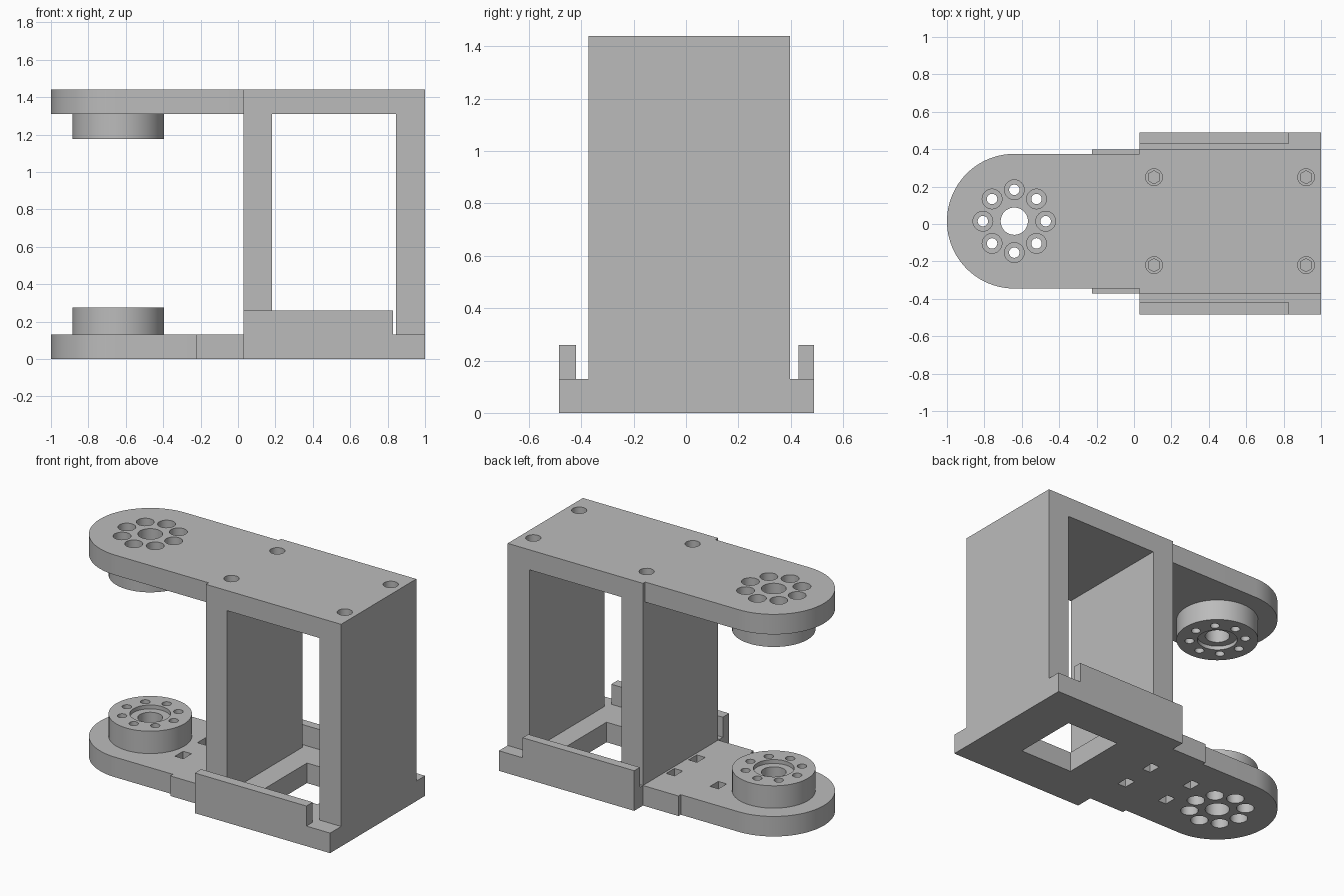
import bpy, bmesh, math
from mathutils import Matrix

cube = bpy.data.objects.get("Cube")
if cube:
    bpy.data.objects.remove(cube, do_unlink=True)

grey = bpy.data.materials.new("plain grey")
grey.use_nodes = True
grey.diffuse_color = (0.5, 0.5, 0.5, 1)
grey.node_tree.nodes["Principled BSDF"].inputs["Base Color"].default_value = (0.5, 0.5, 0.5, 1)

HUB_X, MID_Y = -0.64, 0.015      # pivot axis
FLOOR, ROOF, TOP = 0.13, 1.31, 1.44
FRONT, BACK = -0.372, 0.398      # faces of the upright frame


def make(name, bm):
    bmesh.ops.recalc_face_normals(bm, faces=bm.faces)
    mesh = bpy.data.meshes.new(name)
    bm.to_mesh(mesh)
    bm.free()
    mesh.materials.append(grey)
    ob = bpy.data.objects.new(name, mesh)
    bpy.context.collection.objects.link(ob)
    return ob


def prism(name, outline, z0, z1):
    bm = bmesh.new()
    face = bm.faces.new([bm.verts.new((x, y, z0)) for x, y in outline])
    new = bmesh.ops.extrude_face_region(bm, geom=[face])["geom"]
    verts = [v for v in new if isinstance(v, bmesh.types.BMVert)]
    bmesh.ops.translate(bm, verts=verts, vec=(0, 0, z1 - z0))
    return make(name, bm)


def box(name, x0, x1, y0, y1, z0, z1):
    return prism(name, [(x0, y0), (x1, y0), (x1, y1), (x0, y1)], z0, z1)


def cyl(name, x, y, r, z0, z1, sides=32):
    bm = bmesh.new()
    bmesh.ops.create_cone(bm, cap_ends=True, segments=sides, radius1=r, radius2=r,
                          depth=z1 - z0,
                          matrix=Matrix.Translation((x, y, (z0 + z1) / 2)))
    return make(name, bm)


def rounded_end(r=0.36, steps=48):
    arc = [math.pi / 2 + math.pi * i / steps for i in range(steps + 1)]
    return [(HUB_X + r * math.cos(a), MID_Y + r * math.sin(a)) for a in arc]


def cut(parts, cutters):
    for part in parts:
        for c in cutters:
            mod = part.modifiers.new("cut", "BOOLEAN")
            mod.operation, mod.solver, mod.object = "DIFFERENCE", "EXACT", c
        deps = bpy.context.evaluated_depsgraph_get()
        mesh = bpy.data.meshes.new_from_object(part.evaluated_get(deps))
        part.modifiers.clear()
        part.data = mesh
    for c in cutters:
        bpy.data.objects.remove(c, do_unlink=True)


# Plates with rounded pivot ends
base = prism("base_plate", rounded_end() + [
    (-0.225, MID_Y - 0.36), (-0.225, FRONT), (0.03, FRONT), (0.03, -0.485),
    (1, -0.485), (1, 0.488), (0.03, 0.488), (0.03, BACK),
    (-0.225, BACK), (-0.225, MID_Y + 0.36)], 0, FLOOR)
roof = prism("top_plate", rounded_end() + [
    (0.03, MID_Y - 0.36), (0.03, FRONT), (1, FRONT), (1, BACK),
    (0.03, BACK), (0.03, MID_Y + 0.36)], ROOF, TOP)

# Upright walls and base lips
inner = box("inner_wall", 0.03, 0.183, FRONT, BACK, FLOOR, ROOF)
outer = box("outer_wall", 0.845, 1, FRONT, BACK, FLOOR, ROOF)
lips = [box("front_lip", 0.03, 0.83, -0.485, -0.42, FLOOR, 0.26),
        box("back_lip", 0.03, 0.83, 0.43, 0.488, FLOOR, 0.26)]

# Pivot hubs facing each other
low_hub = cyl("lower_hub", HUB_X, MID_Y, 0.245, FLOOR, 0.275, 64)
high_hub = cyl("upper_hub", HUB_X, MID_Y, 0.245, 1.175, ROOF, 64)

# Hub bore, shallow recess and ring of counterbored holes
for plate, hub, lo, hi, recess, sink in (
        (base, low_hub, 0, 0.275, (0.25, 0.3), (-0.05, 0.1)),
        (roof, high_hub, 1.175, TOP, (1.15, 1.2), (1.34, 1.5))):
    tools = [cyl("bore", HUB_X, MID_Y, 0.073, lo - 0.1, hi + 0.1),
             cyl("recess", HUB_X, MID_Y, 0.12, *recess)]
    for i in range(8):
        a = i * math.pi / 4
        x, y = HUB_X + 0.168 * math.cos(a), MID_Y + 0.168 * math.sin(a)
        tools += [cyl("hole", x, y, 0.028, lo - 0.1, hi + 0.1, 24),
                  cyl("sink", x, y, 0.053, *sink, 24)]
    cut([plate, hub], tools)

# Blind screw holes above the walls
tools = []
for x in (0.107, 0.92):
    for y in (-0.22, 0.25):
        tools += [cyl("screw_hole", x, y, 0.035, 1.1, 1.5, 6),
                  cyl("screw_sink", x, y, 0.045, 1.33, 1.5, 24)]
cut([roof, inner, outer], tools)

# Base window and small rectangular slots
tools = [box("window", 0.33, 0.71, -0.2, 0.235, -0.1, 0.3)]
for x in (-0.33, -0.015):
    for y in (-0.09, 0.14):
        tools.append(box("slot", x - 0.03, x + 0.03, y - 0.042, y + 0.042, -0.1, 0.3))
cut([base], tools)

# Smooth curved faces, keep crisp edges
for ob in [base, roof, inner, outer, low_hub, high_hub] + lips:
    ob.data.shade_smooth()
    ob.data.set_sharp_from_angle(angle=math.radians(30))
